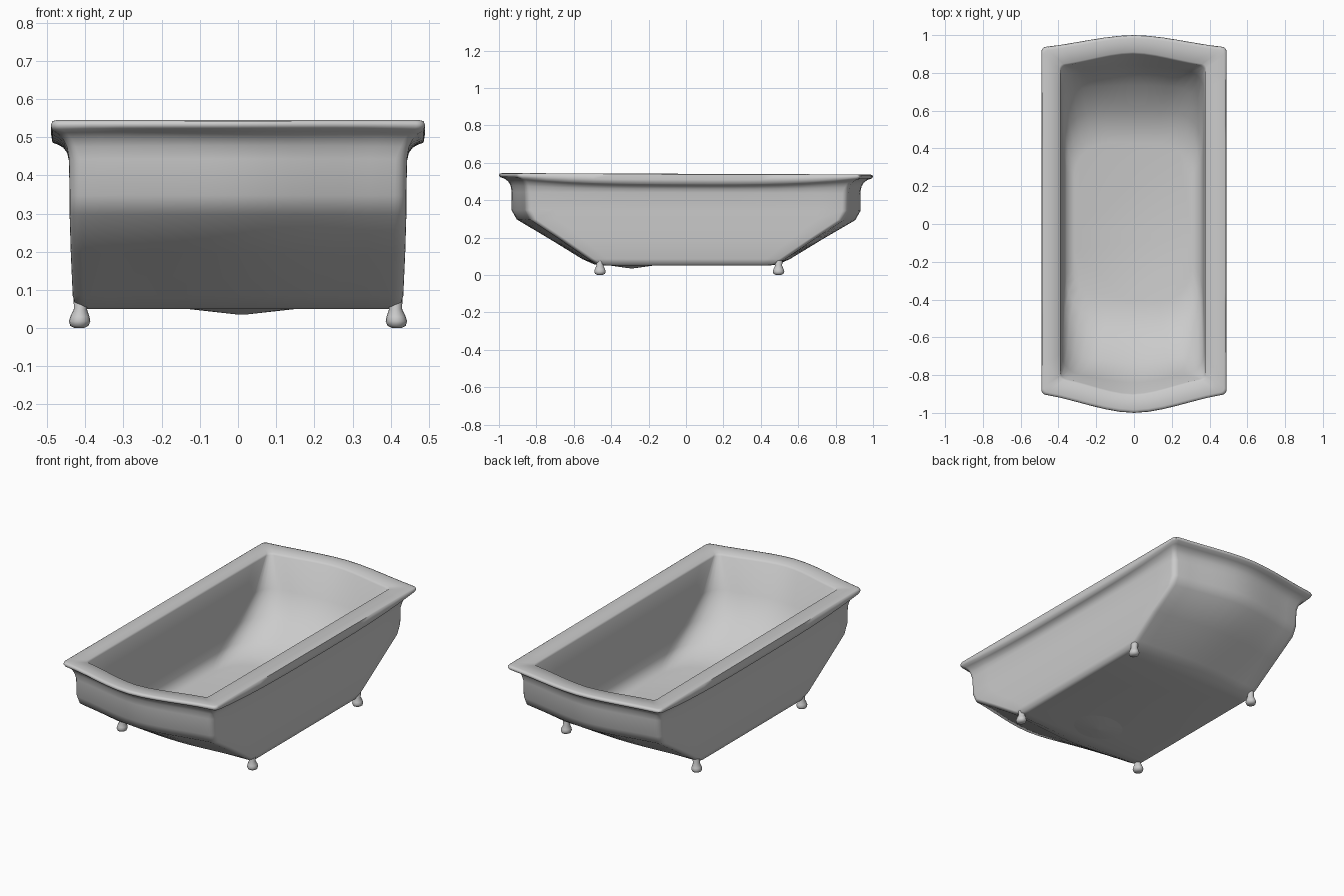
import bpy, bmesh, math

if "Cube" in bpy.data.objects:
    bpy.data.objects.remove(bpy.data.objects["Cube"])


def lerp(a, b, t):
    return a + (b - a) * t


def outline(w, half, bow, r, shift, nx=12, ny=14, nc=5):
    """Rounded rectangle with bowed ends; the shift moves corners but only half the bow tip."""
    pts = []
    corners = [(w - r, half - r), (r - w, half - r), (r - w, r - half), (w - r, r - half)]
    for i, (cx, cy) in enumerate(corners):
        for k in range(nc + 1):
            a = math.pi / 2 * (i + k / nc)
            pts.append((cx + r * math.cos(a), cy + r * math.sin(a)))
        dx, dy = corners[(i + 1) % 4]
        n = ny if i % 2 else nx
        for k in range(1, n):
            t = k / n
            pts.append((lerp(cx, dx, t) + r * math.cos(a), lerp(cy, dy, t) + r * math.sin(a)))
    out = []
    for x, y in pts:
        if abs(y) > half - r - 1e-4:
            t = min(1, abs(x) / w)
            curve = (1 - t ** 1.5) / 2 + (1 + math.cos(math.pi * t)) / 4
            depth = bow - shift if y > 0 else bow + shift
            y += math.copysign(depth * curve, y)
        out.append((x, y + shift))
    return out


def make_object(name, bm, angle=65):
    bmesh.ops.recalc_face_normals(bm, faces=bm.faces)
    me = bpy.data.meshes.new(name)
    bm.to_mesh(me)
    bm.free()
    ob = bpy.data.objects.new(name, me)
    bpy.context.collection.objects.link(ob)
    bpy.ops.object.select_all(action='DESELECT')
    ob.select_set(True)
    bpy.context.view_layer.objects.active = ob
    bpy.ops.object.shade_smooth_by_angle(angle=math.radians(angle))


def loft(name, rings):
    bm = bmesh.new()
    loops = [[bm.verts.new(p) for p in ring] for ring in rings]
    for a, b in zip(loops, loops[1:]):
        n = len(a)
        for i in range(n):
            bm.faces.new((a[i], a[(i + 1) % n], b[(i + 1) % n], b[i]))
    bm.faces.new(loops[0])
    bm.faces.new(loops[-1])
    make_object(name, bm)


# Outside of the body: z, half width, half length, bow of the ends
BODY = [(.05, .405, .43, 0), (.056, .425, .48, .01), (.085, .433, .525, .03),
        (.195, .438, .685, .05), (.295, .441, .835, .07), (.345, .441, .86, .073),
        (.44, .443, .862, .07)]
# Rolled rim: z, half width, half length, droop along the sides
RIM = [(.475, .448, .866, .015), (.497, .458, .876, .024), (.512, .472, .893, .031),
       (.52, .486, .912, .034), (.529, .49, .918, .02), (.538, .487, .914, 0),
       (.541, .478, .903, 0)]
# Basin: z, half width, half length, corner radius
BASIN = [(.54, .388, .835, .02), (.53, .382, .826, .03), (.36, .378, .795, .10),
         (.24, .375, .71, .16), (.15, .368, .59, .18), (.11, .35, .50, .18), (.095, .31, .41, .16)]

levels = [(z, w, h, bow, .03, 0, .004) for z, w, h, bow in BODY]
levels += [(z, w, h, lerp(.072, .082, min(1, (h - .866) / .045)), .022, d,
            lerp(.005, .0175, min(1, (h - .866) / .045))) for z, w, h, d in RIM]
levels += [(z, w, h, .075 * (z - .095) / .445, r, 0, .01) for z, w, h, r in BASIN]
rings = []
for n, (z, w, half, bow, r, droop, shift) in enumerate(levels):
    dx = -.006 if n >= len(BODY) + len(RIM) else 0
    rings.append([(x + dx, y, z - droop * max(0, 1 - abs(y / .92) ** 3) - .007 * y * z)
                  for x, y in outline(w, half, bow, r, shift)])
loft("tub_shell", rings)

# Shallow drain bulge under the floor
bm = bmesh.new()
bmesh.ops.create_cone(bm, cap_ends=True, segments=24, radius1=.008, radius2=.17, depth=.018)
for v in bm.verts:
    v.co.x += .01
    v.co.y = v.co.y * .8 - .29
    v.co.z += .044
make_object("drain_bulge", bm)

# Four turned feet: radius, z
FOOT = [(.012, 0), (.024, .006), (.028, .018), (.025, .03), (.017, .05), (.019, .074), (.014, .09)]
for sx, side in ((-1, "left"), (1, "right")):
    for fy, end in ((-.46, "front"), (.495, "back")):
        angles = [math.tau * k / 16 for k in range(16)]
        loft(f"{end}_{side}_foot",
             [[(sx * (.416 - z * .06) + rad * math.cos(a), fy + rad * 1.1 * math.sin(a), z)
               for a in angles] for rad, z in FOOT])
